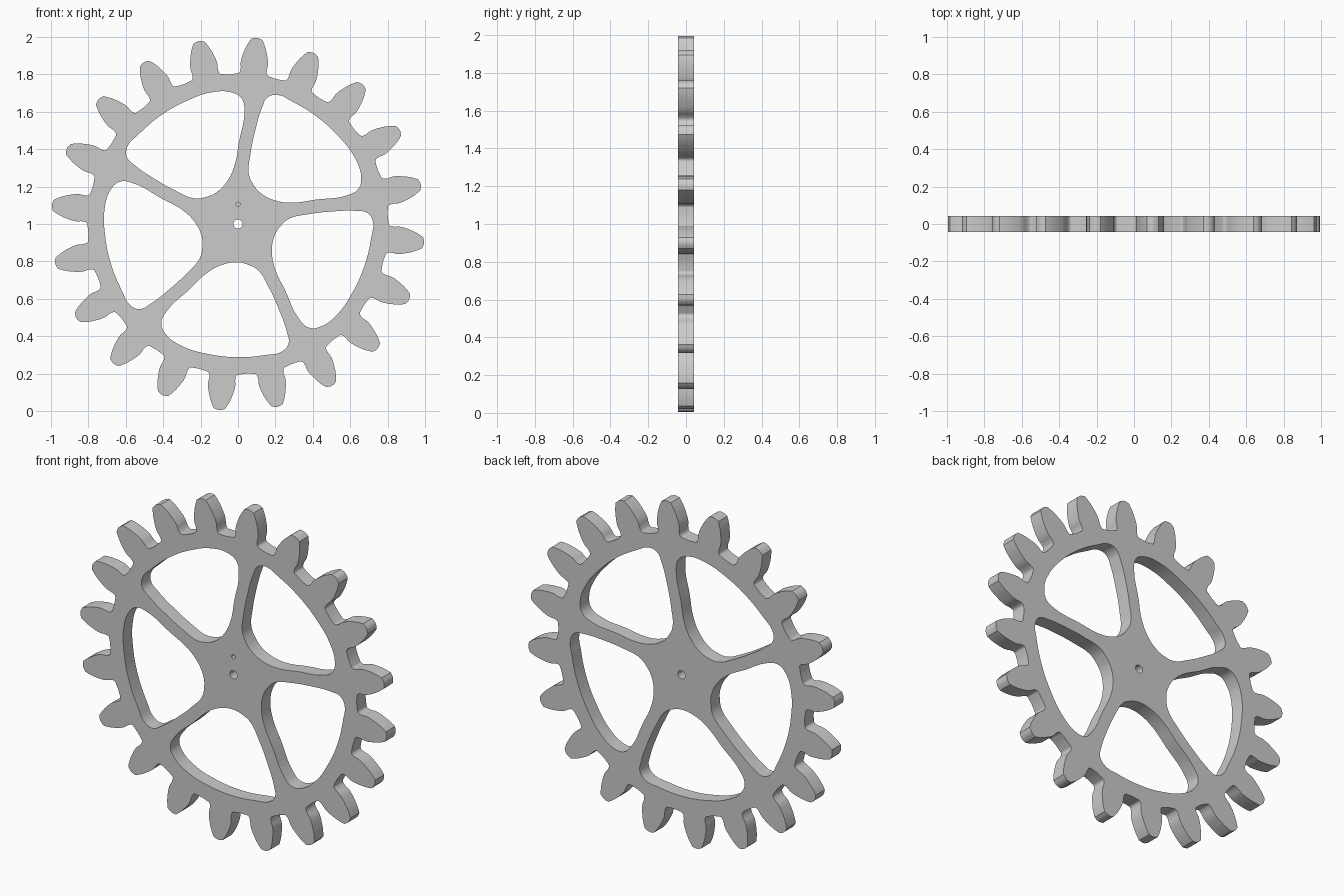
import bpy, bmesh
from math import sin, cos, tau, radians
from mathutils import Matrix

TEETH, SPOKES = 20, 5
HALF_THICK = 0.042

cube = bpy.data.objects.get("Cube")
if cube:
    bpy.data.objects.remove(cube)


def turn(points, angle):
    c, s = cos(angle), sin(angle)
    return [(c * x - s * y, s * x + c * y) for x, y in points]


def add_loop(curve, points, corners=(), resolution=6):
    """Closed smooth spline through the points, sharp at the corner indices."""
    spline = curve.splines.new('BEZIER')
    spline.bezier_points.add(len(points) - 1)
    spline.use_cyclic_u = True
    spline.resolution_u = resolution
    for i, (bp, (x, y)) in enumerate(zip(spline.bezier_points, points)):
        bp.co = (x, y, 0)
        kind = 'VECTOR' if i in corners else 'AUTO'
        bp.handle_left_type = bp.handle_right_type = kind


def circle(radius, count=8):
    return [(radius * cos(tau * i / count), radius * sin(tau * i / count))
            for i in range(count)]


curve = bpy.data.curves.new("gear_outline", 'CURVE')
curve.dimensions = '2D'
curve.fill_mode = 'BOTH'
curve.extrude = HALF_THICK

# Toothed rim: one mirrored flank repeated round the wheel
flank = [(0.800, 0.090), (0.806, 0.076), (0.825, 0.070), (0.865, 0.073),
         (0.915, 0.063), (0.960, 0.047), (0.992, 0.030)]
tooth = [(r, -w) for r, w in flank] + [(1.0, 0)] + [(r, w) for r, w in flank[::-1]]
rim, corners = [], set()
for i in range(TEETH):
    corners |= {len(rim) + len(flank) - 1, len(rim) + len(flank) + 1}
    rim += turn(tooth, radians(84.2) + tau * i / TEETH)
add_loop(curve, rim, corners, 4)

# Windows between the curved spokes
window = [(0, -.205), (.06, -.22), (.11, -.25), (.165, -.34), (.22, -.46),
          (.262, -.58), (.27, -.64), (.235, -.682), (.15, -.70), (0, -.712),
          (-.16, -.695), (-.30, -.652), (-.385, -.59), (-.41, -.53),
          (-.38, -.465), (-.26, -.35), (-.17, -.265), (-.09, -.22)]
for i in range(SPOKES):
    add_loop(curve, turn(window, tau * i / SPOKES))

# Axle hole
add_loop(curve, circle(0.024), resolution=4)

# Turn the extruded outline into an upright mesh
temp = bpy.data.objects.new("outline", curve)
bpy.context.collection.objects.link(temp)
bpy.context.view_layer.update()
graph = bpy.context.evaluated_depsgraph_get()
mesh = bpy.data.meshes.new_from_object(temp.evaluated_get(graph))
bpy.data.objects.remove(temp)
bm = bmesh.new()
bm.from_mesh(mesh)
bmesh.ops.remove_doubles(bm, verts=bm.verts, dist=0.0001)
bmesh.ops.transform(bm, verts=bm.verts,
                    matrix=Matrix.Translation((0, 0, 1)) @ Matrix.Rotation(tau / 4, 4, 'X'))
bmesh.ops.recalc_face_normals(bm, faces=bm.faces)
bm.to_mesh(mesh)
bm.free()
gear = bpy.data.objects.new("gear_wheel", mesh)
bpy.context.collection.objects.link(gear)

# Shallow pin hole in the front face
bpy.ops.mesh.primitive_cylinder_add(vertices=24, radius=0.012, depth=HALF_THICK * 2,
                                    location=(0, -HALF_THICK, 1.105),
                                    rotation=(tau / 4, 0, 0))
cutter = bpy.context.object
cutter.name = "pin_hole_cutter"
cutter.hide_render = True
bpy.ops.object.select_all(action='DESELECT')
gear.select_set(True)
bpy.context.view_layer.objects.active = gear
cut = gear.modifiers.new("pin_hole", 'BOOLEAN')
cut.operation = 'DIFFERENCE'
cut.solver = 'EXACT'
cut.object = cutter
bpy.ops.object.modifier_apply(modifier=cut.name)
bpy.data.objects.remove(cutter)

bpy.ops.object.shade_smooth_by_angle(angle=radians(30))
